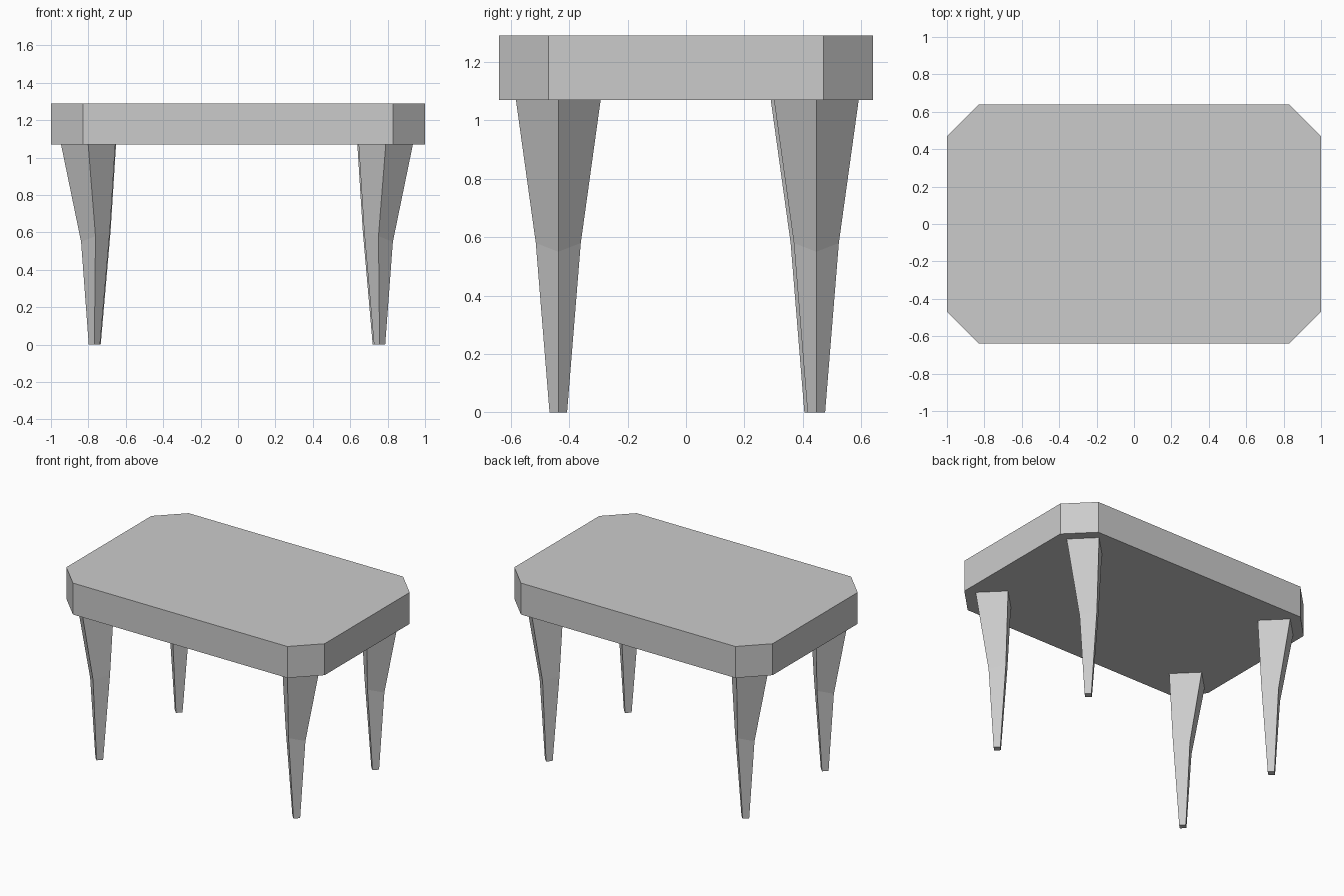
import bpy, bmesh

if "Cube" in bpy.data.objects:
    bpy.data.objects.remove(bpy.data.objects["Cube"])


def loft(name, rings):
    """Closed solid through matching vertex rings, listed bottom to top."""
    bm = bmesh.new()
    loops = [[bm.verts.new(p) for p in ring] for ring in rings]
    n = len(loops[0])
    for a, b in zip(loops, loops[1:]):
        for i in range(n):
            j = (i + 1) % n
            bm.faces.new((a[i], a[j], b[j], b[i]))
    bm.faces.new(loops[0][::-1])
    bm.faces.new(loops[-1])
    bmesh.ops.recalc_face_normals(bm, faces=bm.faces)
    mesh = bpy.data.meshes.new(name)
    bm.to_mesh(mesh)
    bm.free()
    obj = bpy.data.objects.new(name, mesh)
    bpy.context.collection.objects.link(obj)
    return obj


# Table top: rectangle with clipped corners
X, Y, C = 1.0, 0.64, 0.17
outline = [(X, -Y + C), (X, Y - C), (X - C, Y), (-X + C, Y),
           (-X, Y - C), (-X, -Y + C), (-X + C, -Y), (X - C, -Y)]
loft("table_top", [[(x, y, z) for x, y in outline] for z in (1.07, 1.29)])

# Leg sections: height, outward shift, half diagonal, tilt of the knee
sections = [(0.0, 0.0, 0.03, 0.0), (0.58, -0.006, 0.077, 0.03), (1.07, 0.033, 0.145, 0.0)]


def leg(name, x, y):
    """Diamond-section leg that flares outward above the knee."""
    s = 1 if x > 0 else -1
    rings = []
    for z, shift, r, tilt in sections:
        cx = x + s * shift
        rings.append([(cx + s * r, y, z - tilt), (cx, y + r, z),
                      (cx - s * r, y, z + tilt), (cx, y - r, z)])
    loft(name, rings)


# Four legs, placed very slightly unevenly
for name, x, y in [("front_left_leg", -0.768, -0.437), ("front_right_leg", 0.757, -0.437),
                   ("back_left_leg", -0.764, 0.435), ("back_right_leg", 0.75, 0.446)]:
    leg(name, x, y)
